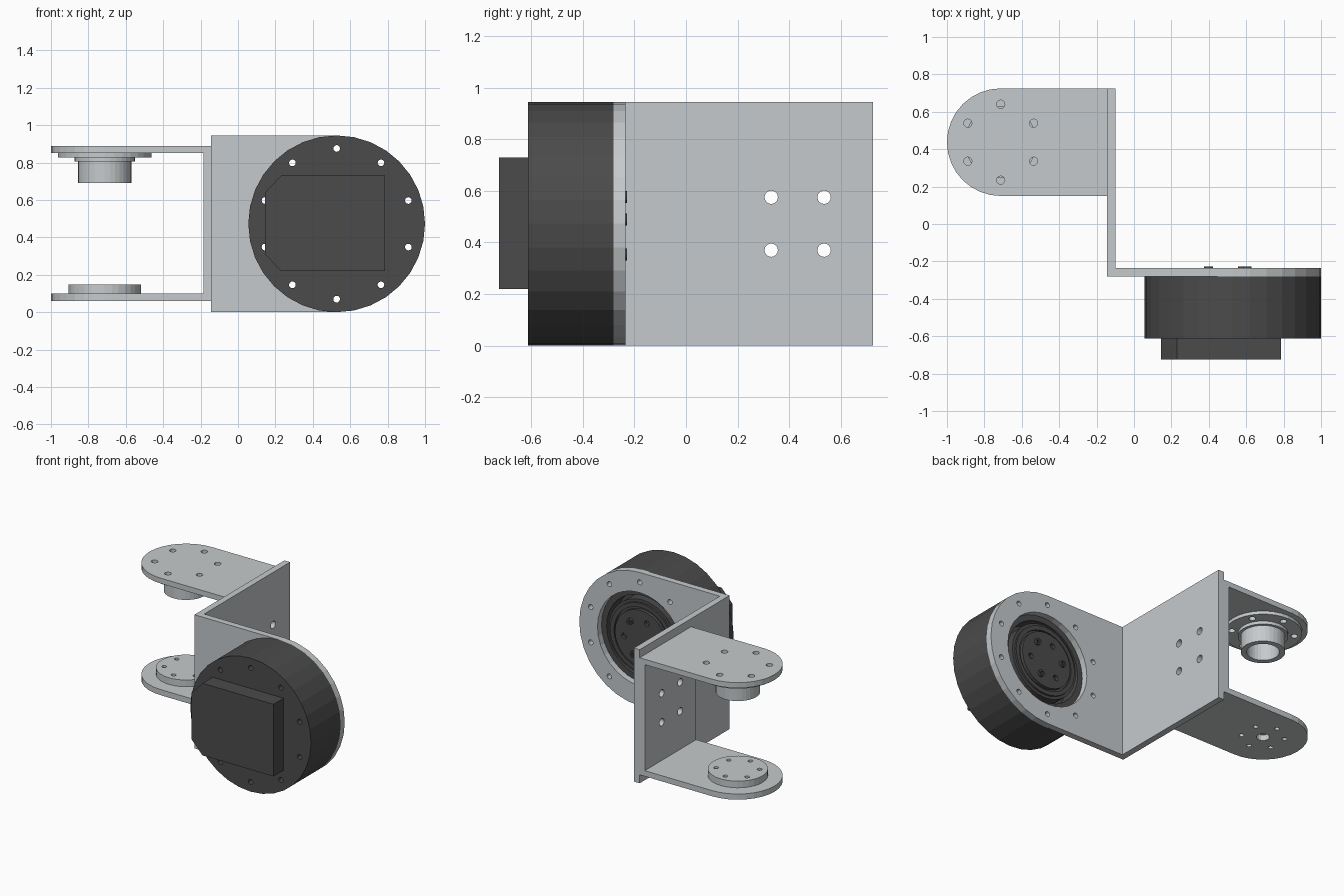
import bpy, bmesh
from math import cos, sin, pi, radians
from mathutils import Matrix

cube = bpy.data.objects.get("Cube")
if cube:
    bpy.data.objects.remove(cube, do_unlink=True)


def material(name, color):
    m = bpy.data.materials.new(name)
    m.use_nodes = True
    m.diffuse_color = color
    m.node_tree.nodes["Principled BSDF"].inputs["Base Color"].default_value = color
    return m


alloy = material("light grey alloy", (0.56, 0.59, 0.605, 1))
black = material("charcoal plastic", (0.07, 0.07, 0.07, 1))

# Local frames: outline (u, v) plus extrusion direction along one world axis
FRAMES = {
    "x": Matrix(((0, 0, 1, 0), (1, 0, 0, 0), (0, 1, 0, 0), (0, 0, 0, 1))),
    "y": Matrix(((1, 0, 0, 0), (0, 0, -1, 0), (0, 1, 0, 0), (0, 0, 0, 1))),
    "z": Matrix.Identity(4),
}


def arc(c, r, start=0, end=360, n=32):
    """Points on an arc; a full circle leaves out the repeated end point."""
    count = n if end - start == 360 else n + 1
    angles = [radians(start + (end - start) * i / n) for i in range(count)]
    return [(c[0] + r * cos(a), c[1] + r * sin(a)) for a in angles]


def ring(c, radius, hole, count, phase):
    """Small round holes spaced around a centre."""
    return [arc(p, hole, n=12) for p in
            (arc(c, radius, phase, phase + 360, n=count))]


def rect(u0, u1, v0, v1):
    return [(u0, v0), (u1, v0), (u1, v1), (u0, v1)]


def plate(name, axis, low, high, outlines, mat):
    """Extrude a filled outline, with holes, between two heights on an axis."""
    curve = bpy.data.curves.new(name, "CURVE")
    curve.dimensions = "2D"
    curve.fill_mode = "BOTH"
    curve.extrude = (high - low) / 2
    for pts in outlines:
        spline = curve.splines.new("POLY")
        spline.points.add(len(pts) - 1)
        for p, (u, v) in zip(spline.points, pts):
            p.co = (u, v, 0, 1)
        spline.use_cyclic_u = True
    temp = bpy.data.objects.new(name + " outline", curve)
    bpy.context.collection.objects.link(temp)
    graph = bpy.context.evaluated_depsgraph_get()
    mesh = bpy.data.meshes.new_from_object(temp.evaluated_get(graph))
    bpy.data.objects.remove(temp, do_unlink=True)
    bm = bmesh.new()
    bm.from_mesh(mesh)
    bmesh.ops.remove_doubles(bm, verts=bm.verts, dist=0.0001)
    mid = (low + high) / 2
    shift = Matrix.Translation([mid if a == axis else 0 for a in "xyz"])
    bmesh.ops.transform(bm, matrix=shift @ FRAMES[axis], verts=bm.verts)
    bmesh.ops.recalc_face_normals(bm, faces=bm.faces)
    for f in bm.faces:
        f.smooth = False
        f.material_index = 0
    bm.to_mesh(mesh)
    bm.free()
    mesh.name = name
    mesh.materials.clear()
    mesh.materials.append(mat)
    obj = bpy.data.objects.new(name, mesh)
    bpy.context.collection.objects.link(obj)
    return obj


# Motor: casing with through bolts, open back, and a stepped rotor
M, R = (0.5275, 0.4725), 0.4725
bolts = ring(M, 0.403, 0.018, 10, 18)
plate("motor_casing", "y", -0.612, -0.38, [arc(M, R)] + bolts, black)
plate("motor_rim", "y", -0.38, -0.28, [arc(M, R), arc(M, 0.29)] + bolts, black)
plate("rotor_base", "y", -0.38, -0.268, [arc(M, 0.265)], black)
plate("rotor_groove_ring", "y", -0.268, -0.255,
      [arc(M, 0.245), arc(M, 0.215)], black)
plate("rotor_face", "y", -0.268, -0.245,
      [arc(M, 0.2)] + ring(M, 0.13, 0.02, 3, 113), black)
for i, c in enumerate(arc(M, 0.13, 53, 413, n=3)):
    plate(f"rotor_screw_{i + 1}", "y", -0.245, -0.228,
          [arc(c, 0.023, n=12), arc(c, 0.012, n=6)], black)

# Electronics cover on the front of the motor, with two clipped corners
cover = [(0.23, 0.22), (0.785, 0.22), (0.785, 0.73), (0.23, 0.73),
         (0.145, 0.64), (0.145, 0.31)]
plate("motor_cover", "y", -0.725, -0.612, [cover], black)

# Angle bracket: round-ended motor flange and a tall wall
flange = [(-0.1, 2 * R), (-0.1, 0)] + arc(M, R, -90, 90, 16)
plate("motor_flange", "y", -0.28, -0.235,
      [flange, arc(M, 0.33)] + bolts, alloy)
wall_holes = [arc((y, z), 0.026, n=16) for y in (0.33, 0.535) for z in (0.37, 0.575)]
plate("bracket_wall", "x", -0.145, -0.1,
      [rect(-0.28, 0.725, 0, 2 * R)] + wall_holes, alloy)

# Fork: web against the wall and two round-ended arms
A, W = (-0.7125, 0.4375), 0.2875
plate("fork_web", "x", -0.185, -0.145,
      [rect(A[1] - W, A[1] + W, 0.1, 0.85)] + wall_holes, alloy)
arm = [(-0.145, A[1] - W), (-0.145, A[1] + W)] + arc(A, W, 90, 270, 16)
upper_holes = ring(A, 0.203, 0.022, 6, 30)
lower_holes = ring(A, 0.14, 0.016, 6, 30)
plate("upper_arm", "z", 0.85, 0.888, [arm] + upper_holes, alloy)
plate("lower_arm", "z", 0.06, 0.1,
      [arm, arc(A, 0.042, n=16)] + lower_holes, alloy)

# Flanged bearing sleeve under the upper arm
bore = arc(A, 0.105)
plate("bearing_flange", "z", 0.827, 0.85, [arc(A, 0.25), bore] + upper_holes, alloy)
plate("bearing_collar", "z", 0.805, 0.827, [arc(A, 0.162), bore], alloy)
plate("bearing_sleeve", "z", 0.69, 0.805, [arc(A, 0.143), bore], alloy)

# Drive disc on the lower arm
plate("drive_disc", "z", 0.1, 0.147, [arc(A, 0.193)] + lower_holes, alloy)
